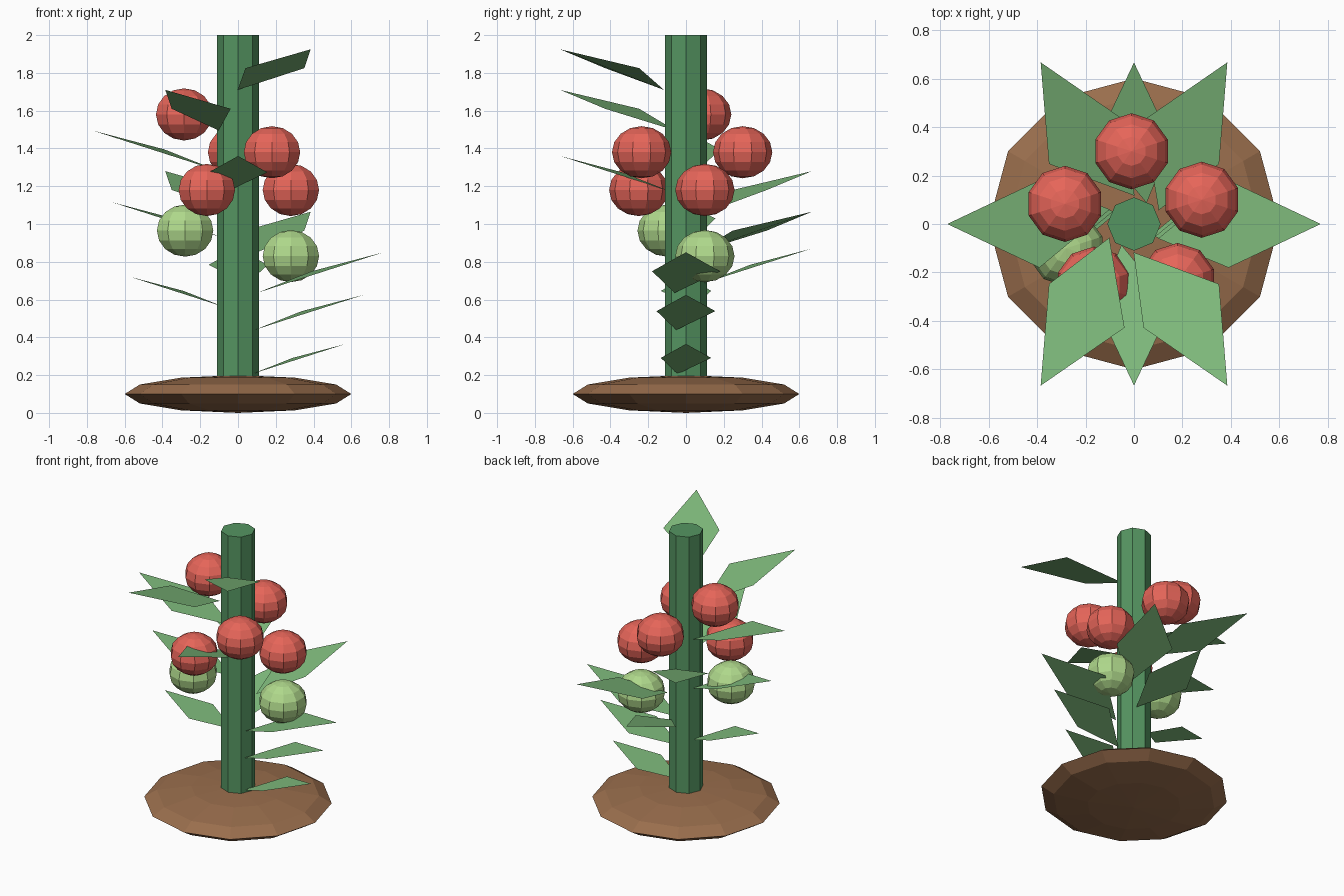
import bpy, bmesh
from math import radians
from mathutils import Matrix, Vector

if "Cube" in bpy.data.objects:
    bpy.data.objects.remove(bpy.data.objects["Cube"])


def material(name, rgb):
    m = bpy.data.materials.new(name)
    m.diffuse_color = (*rgb, 1)
    m.use_nodes = True
    m.node_tree.nodes["Principled BSDF"].inputs["Base Color"].default_value = m.diffuse_color
    return m


def finish(name, bm, mat):
    me = bpy.data.meshes.new(name)
    bm.to_mesh(me)
    bm.free()
    me.materials.append(mat)
    ob = bpy.data.objects.new(name, me)
    bpy.context.collection.objects.link(ob)
    return ob


def ball(name, loc, radius, half_height, segments, rings, mat):
    bm = bmesh.new()
    bmesh.ops.create_uvsphere(bm, u_segments=segments, v_segments=rings, radius=1)
    bmesh.ops.scale(bm, vec=(radius, radius, half_height), verts=bm.verts)
    finish(name, bm, mat).location = loc


def leaf(name, angle, tip_z, size, mat):
    # one kite-shaped blade rising outwards from the stem
    bm = bmesh.new()
    rot = Matrix.Rotation(radians(angle), 3, 'Z')
    shape = [(0.1, -0.06, -0.215), (0.39, -0.18, -0.1), (0.77, 0, 0), (0.39, 0.18, -0.1)]
    bm.faces.new([bm.verts.new(rot @ (Vector(p) * size) + Vector((0, 0, tip_z))) for p in shape])
    finish(name, bm, mat)


soil_mat = material("soil", (0.32, 0.155, 0.073))
stem_mat = material("stem_green", (0.09, 0.30, 0.12))
leaf_mat = material("leaf_green", (0.21, 0.49, 0.20))
ripe_mat = material("ripe_red", (0.79, 0.13, 0.10))
unripe_mat = material("unripe_green", (0.43, 0.69, 0.26))

# soil mound
ball("soil_mound", (0, 0, 0.1), 0.6, 0.1, 12, 6, soil_mat)

# octagonal stem
bm = bmesh.new()
bmesh.ops.create_cone(bm, cap_ends=True, segments=8, radius1=0.11, radius2=0.11, depth=1.95)
finish("stem", bm, stem_mat).location = (0, 0, 1.025)

# three spirals of leaves: count, first tip height, height step, size
for label, count, z0, step, size in (("small", 2, 0.365, 0.355, 0.74),
                                     ("medium", 4, 0.625, 0.245, 0.865),
                                     ("large", 6, 0.85, 0.215, 1.0)):
    for i in range(count):
        leaf(f"{label}_leaf_{i + 1}", 360 * i / count, z0 + step * i, size, leaf_mat)

# fruit clustered around the stem
ripe = [(0.28, 0.10, 1.18), (-0.165, -0.25, 1.18), (0.18, -0.235, 1.38),
        (-0.01, 0.30, 1.38), (-0.285, 0.083, 1.58)]
unripe = [(0.28, 0.10, 0.83), (-0.28, -0.10, 0.965)]
for label, spots, mat in (("ripe", ripe, ripe_mat), ("unripe", unripe, unripe_mat)):
    for i, loc in enumerate(spots):
        ball(f"{label}_fruit_{i + 1}", loc, 0.157, 0.138, 10, 8, mat)
